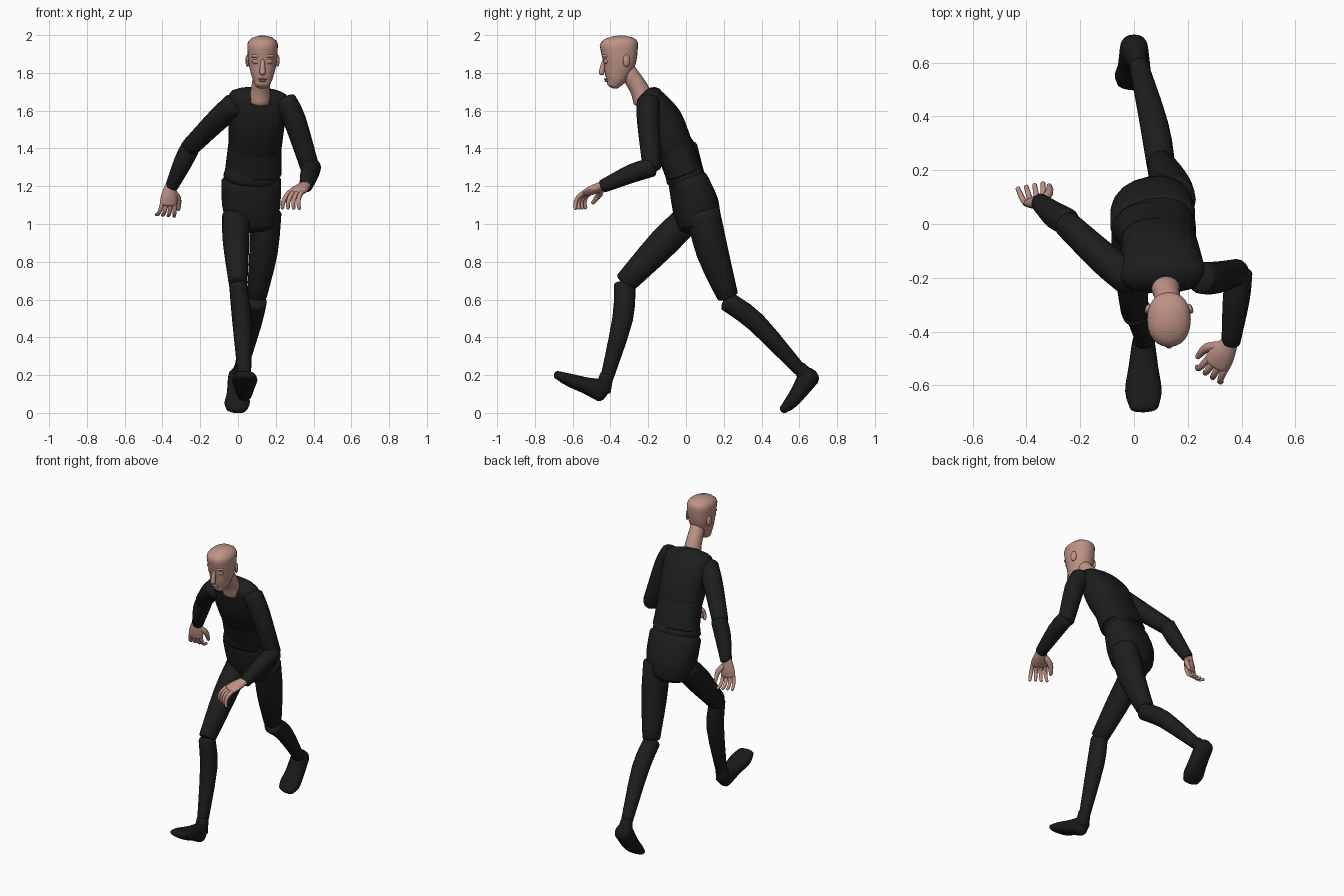
import bpy, bmesh
from math import cos, sin, pi, copysign
from mathutils import Vector

default_cube = bpy.data.objects.get("Cube")
if default_cube:
    bpy.data.objects.remove(default_cube)


def material(name, red, green, blue):
    mat = bpy.data.materials.new(name)
    mat.use_nodes = True
    mat.diffuse_color = (red, green, blue, 1)
    shader = mat.node_tree.nodes["Principled BSDF"]
    shader.inputs["Base Color"].default_value = (red, green, blue, 1)
    return mat


SKIN = material("skin", .52, .29, .24)
CLOTH = material("black_cloth", .012, .012, .012)
SHOE = material("black_shoe", .01, .01, .01)
parts = []


def finish(mesh_builder, name, mat):
    bmesh.ops.recalc_face_normals(mesh_builder, faces=mesh_builder.faces[:])
    mesh = bpy.data.meshes.new(name)
    mesh_builder.to_mesh(mesh)
    mesh_builder.free()
    mesh.materials.append(mat)
    part = bpy.data.objects.new(name, mesh)
    bpy.context.collection.objects.link(part)
    parts.append(part)
    return part


def smooth_path(keys, steps=3):
    """Spline through the key sections, position and size together."""
    path = []
    for i in range(len(keys) - 1):
        before, start = keys[max(i - 1, 0)], keys[i]
        end, after = keys[i + 1], keys[min(i + 2, len(keys) - 1)]
        for step in range(steps):
            t = step / steps
            leave, arrive = (end - before) / 2, (after - start) / 2
            bend = (end - start) * 3 - leave * 2 - arrive
            settle = (start - end) * 2 + leave + arrive
            path.append(start + leave * t + bend * t * t + settle * t ** 3)
    return path + [keys[-1]]


def body(name, mat, *keys, side=(1, 0, 0), sides=16, power=2, dome=.4):
    """Skin a part through sections (x, y, z, half width[, half depth])."""
    path = smooth_path([Vector((*key[:4], key[-1])) for key in keys])
    sections = []
    for i, point in enumerate(path):
        ahead, behind = path[min(i + 1, len(path) - 1)], path[max(i - 1, 0)]
        tangent = (Vector(ahead[:3]) - Vector(behind[:3])).normalized()
        sections.append((Vector(point[:3]), tangent, point[3], point[4]))

    # Rounded ends
    def cap(section, sign):
        centre, tangent, width, depth = section
        rise = tangent * sign * dome * min(width, depth)
        return [(centre + rise * sin(turn), tangent, width * cos(turn), depth * cos(turn))
                for turn in (pi / 8, pi / 4, pi * .42)]

    sections = cap(sections[0], -1)[::-1] + sections + cap(sections[-1], 1)
    builder = bmesh.new()
    loops = []
    for centre, tangent, width, depth in sections:
        across = Vector(side)
        across = (across - tangent * across.dot(tangent)).normalized()
        outward = tangent.cross(across)
        loop = []
        for k in range(sides):
            turn = 2 * pi * k / sides
            u, v = (copysign(abs(f) ** (2 / power), f) for f in (cos(turn), sin(turn)))
            loop.append(builder.verts.new(centre + across * u * width + outward * v * depth))
        loops.append(loop)
    for lower, upper in zip(loops, loops[1:]):
        for k in range(sides):
            builder.faces.new((lower[k - 1], lower[k], upper[k], upper[k - 1]))
    builder.faces.new(loops[0])
    builder.faces.new(loops[-1])
    return finish(builder, name, mat)


def ball(name, mat, centre, size, turn=0):
    builder = bmesh.new()
    bmesh.ops.create_uvsphere(builder, u_segments=14, v_segments=9, radius=1)
    bmesh.ops.scale(builder, vec=size, verts=builder.verts)
    part = finish(builder, name, mat)
    part.location = centre
    part.rotation_euler.z = turn


# Torso leaning forward, hips twisted with the stride
twist = (1, .2, 0)
body("pelvis", CLOTH, (.07, .01, 1.23, .16, .1), (.07, .05, 1.1, .155, .12),
     (.075, .07, 1, .13, .11), side=twist, sides=20, power=2.4)
body("belt", CLOTH, (.07, 0, 1.24, .15, .1), (.08, -.02, 1.3, .14, .09),
     side=twist, sides=20, power=2.4)
body("waist", CLOTH, (.08, -.01, 1.27, .15, .1), (.09, -.07, 1.43, .14, .1),
     sides=20, power=2.4, dome=.1)
body("chest", CLOTH, (.09, -.06, 1.4, .14, .1), (.1, -.13, 1.55, .15, .11),
     (.11, -.19, 1.67, .16, .07), sides=20, power=2.4, dome=.7)

# Neck and head
middle = .13
body("neck", SKIN, (.115, -.225, 1.65, .058, .054), (.12, -.25, 1.72, .05),
     (middle, -.31, 1.81, .045))
body("head", SKIN, (middle, -.385, 1.74, .04, .036), (middle, -.37, 1.78, .057, .062),
     (middle, -.352, 1.86, .076, .088), (middle, -.355, 1.95, .081, .102),
     sides=24, power=2.2, dome=.6)
body("nose", SKIN, (middle, -.43, 1.88, .008), (middle, -.44, 1.84, .013),
     (middle, -.447, 1.8, .016), sides=10, dome=.8)
ball("upper_lip", SKIN, (middle, -.422, 1.767), (.024, .012, .005))
ball("lower_lip", SKIN, (middle, -.419, 1.757), (.02, .012, .006))
for label, sign in (("left", 1), ("right", -1)):
    eye, ear, turn = middle + sign * .034, middle + sign * .079, sign * .35
    ball(label + "_eyelid", SKIN, (eye, -.421, 1.862), (.022, .014, .016), turn)
    ball(label + "_brow", SKIN, (eye, -.428, 1.89), (.03, .013, .011), turn)
    ball(label + "_ear", SKIN, (ear, -.315, 1.865), (.01, .02, .033), turn)

# Arms: left swings forward, right swings back
body("left_upper_arm", CLOTH, (.25, -.2, 1.65, .06), (.3, -.2, 1.55, .06),
     (.38, -.18, 1.3, .05))
body("left_forearm", CLOTH, (.39, -.18, 1.3, .05), (.38, -.28, 1.27, .05),
     (.36, -.44, 1.2, .035))
body("right_upper_arm", CLOTH, (-.02, -.2, 1.63, .065), (-.11, -.13, 1.55, .06),
     (-.25, 0, 1.41, .05), side=(0, 0, 1))
body("right_forearm", CLOTH, (-.25, .01, 1.41, .05), (-.29, .03, 1.33, .05),
     (-.35, .08, 1.2, .035))


def hand(label, wrist, along, thumbward, palmward, scale=1.2):
    """Palm, four curling fingers and a thumb."""
    wrist, along = Vector(wrist), Vector(along).normalized()
    across = Vector(thumbward)
    across = (across - along * across.dot(along)).normalized()
    inward = along.cross(across)
    if inward.dot(Vector(palmward)) < 0:
        inward = -inward

    def at(reach, spread, lift, *size):
        offset = along * reach + across * spread + inward * lift
        return (*(wrist + offset * scale), *(radius * scale for radius in size))

    body(label + "_palm", SKIN, at(-.02, 0, 0, .024, .02), at(.04, 0, 0, .04, .021),
         at(.08, 0, 0, .042, .015), side=across, sides=12)
    for i, finger in enumerate(("index", "middle", "ring", "little")):
        spread = .032 - .021 * i
        reach, lift, keys = .08, 0, []
        for joint in range(4):
            keys.append(at(reach, spread * (1 + joint / 8), lift, .011 - joint / 1000))
            curl, bone = .3 + joint / 2, .032 - joint / 200
            reach += cos(curl) * bone
            lift += sin(curl) * bone
        body(f"{label}_{finger}_finger", SKIN, *keys, side=across, sides=8, dome=.9)
    body(label + "_thumb", SKIN, at(.015, .015, 0, .016), at(.05, .05, .02, .015),
         at(.1, .06, .04, .009), side=inward, sides=8, dome=.9)


hand("left", (.35, -.45, 1.2), (-.4, -.65, -.3), (-1, .5, 0), (0, 0, -1))
hand("right", (-.36, .08, 1.19), (-.1, .05, -1), (1, .2, 0), (0, 1, 0), 1.1)

# Legs: right strides forward, left pushes off behind
body("right_thigh", CLOTH, (-.01, .02, 1.04, .075), (-.01, -.12, .9, .07, .08),
     (0, -.32, .69, .05, .06), dome=.3)
body("right_shin", CLOTH, (0, -.325, .68, .047, .056), (.02, -.335, .5, .052, .055),
     (.035, -.42, .18, .034))
body("left_thigh", CLOTH, (.15, .09, 1.06, .08, .09), (.135, .14, .85, .075, .085),
     (.1, .22, .62, .053, .057), dome=.3)
body("left_shin", CLOTH, (.1, .22, .59, .053), (.075, .37, .48, .053),
     (.015, .6, .23, .035))

# Shoes with ankle collars
body("right_shoe", SHOE, (.035, -.45, .12, .044, .06), (.035, -.53, .145, .055, .044),
     (.035, -.62, .175, .068, .034), (.038, -.68, .2, .054, .022), power=2.3, dome=.9)
body("right_shoe_collar", SHOE, (.036, -.42, .2, .036), (.036, -.44, .12, .043))
body("left_shoe", SHOE, (0, .65, .19, .053, .057), (0, .59, .1, .06, .042),
     (-.005, .55, .05, .067, .034), (-.01, .52, .022, .055, .024), power=2.3, dome=.9)
body("left_shoe_collar", SHOE, (.015, .6, .24, .036), (0, .64, .19, .045))

# Smooth shading with sharp cuffs
bpy.ops.object.select_all(action='DESELECT')
for part in parts:
    part.select_set(True)
bpy.context.view_layer.objects.active = parts[0]
bpy.ops.object.shade_smooth_by_angle(angle=.8)
